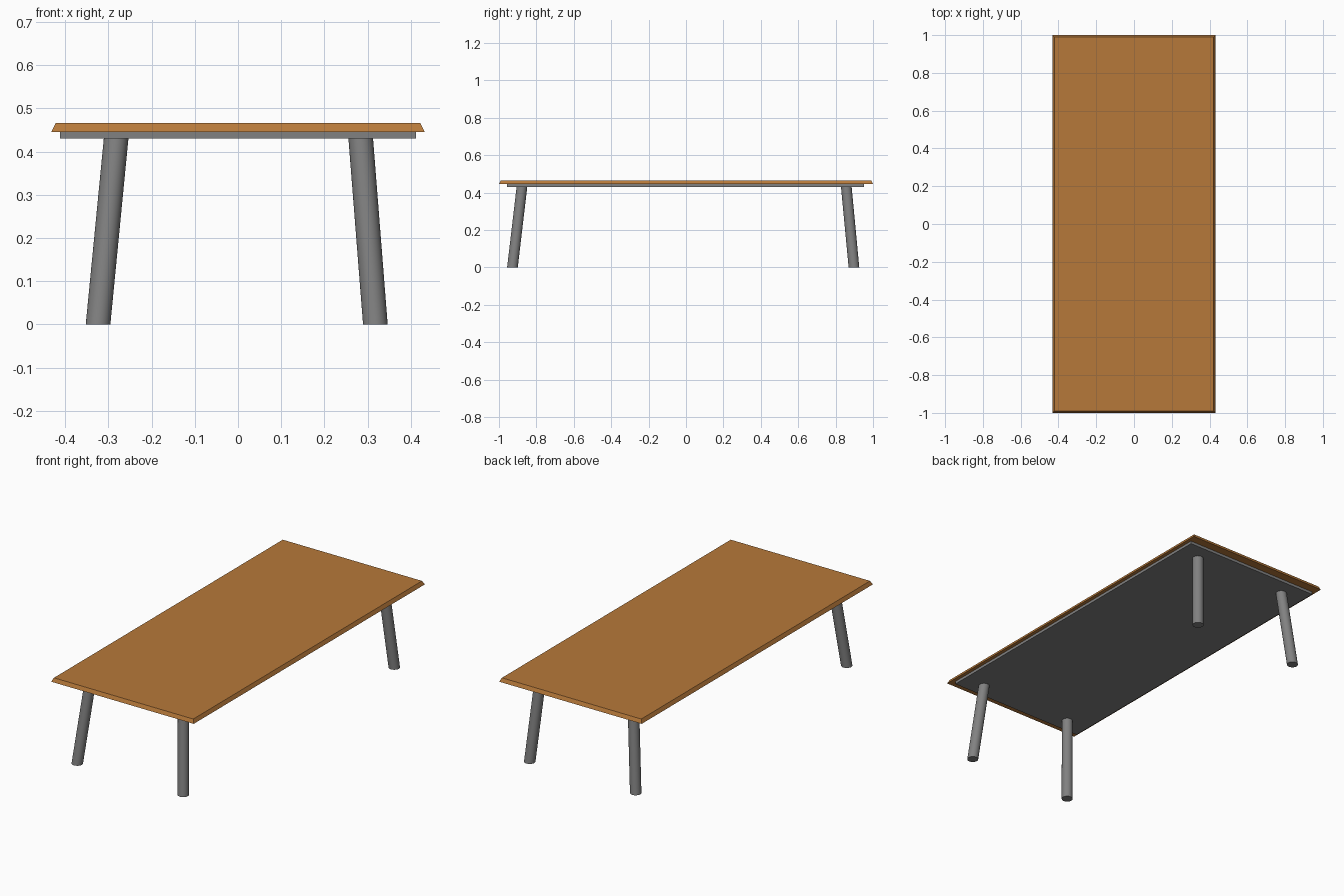
import bpy
import bmesh
import math
from mathutils import Vector

if "Cube" in bpy.data.objects:
    bpy.data.objects.remove(bpy.data.objects["Cube"])


def material(name, color):
    m = bpy.data.materials.new(name)
    m.diffuse_color = (*color, 1.0)
    m.use_nodes = True
    m.node_tree.nodes["Principled BSDF"].inputs["Base Color"].default_value = m.diffuse_color
    return m


wood = material("warm wood", (0.47, 0.19, 0.042))
metal = material("grey metal", (0.22, 0.22, 0.22))


def finish(name, bm, mat):
    bmesh.ops.recalc_face_normals(bm, faces=bm.faces)
    mesh = bpy.data.meshes.new(name)
    bm.to_mesh(mesh)
    bm.free()
    mesh.materials.append(mat)
    obj = bpy.data.objects.new(name, mesh)
    bpy.context.collection.objects.link(obj)
    return obj


def slab(name, x, y, z0, z1, inset, mat, y_shift=0.0):
    """Box with half sizes x, y whose top edge is drawn in by inset."""
    bm = bmesh.new()
    bmesh.ops.create_cube(bm, size=2)
    for v in bm.verts:
        top = v.co.z > 0
        d = inset if top else 0
        v.co = Vector((v.co.x * (x - d), v.co.y * (y - d) + y_shift, z1 if top else z0))
    return finish(name, bm, mat)


def leg(name, foot, head, mat, radius=0.0285, height=0.432):
    """Splayed round leg with level ends."""
    bm = bmesh.new()
    bmesh.ops.create_cone(bm, cap_ends=True, segments=32,
                          radius1=radius, radius2=radius, depth=height)
    for v in bm.verts:
        top = v.co.z > 0
        c = head if top else foot
        v.co = Vector((v.co.x + c[0], v.co.y + c[1], height if top else 0))
    obj = finish(name, bm, mat)
    bpy.ops.object.select_all(action='DESELECT')
    obj.select_set(True)
    bpy.context.view_layer.objects.active = obj
    bpy.ops.object.shade_smooth_by_angle(angle=math.radians(40))


# Bevelled wooden top and the thin panel beneath it
slab("table_top", 0.432, 1.0, 0.446, 0.466, 0.01, wood)
slab("under_panel", 0.412, 0.955, 0.431, 0.446, 0.0, metal, y_shift=-0.002)

# Four splayed legs: (name, foot position, head position) along each axis
sides_x = [("left", -0.324, -0.282), ("right", 0.318, 0.284)]
sides_y = [("front", -0.928, -0.877), ("back", 0.898, 0.857)]
for nx, fx, hx in sides_x:
    for ny, fy, hy in sides_y:
        leg(f"{ny}_{nx}_leg", (fx, fy), (hx, hy), metal)
